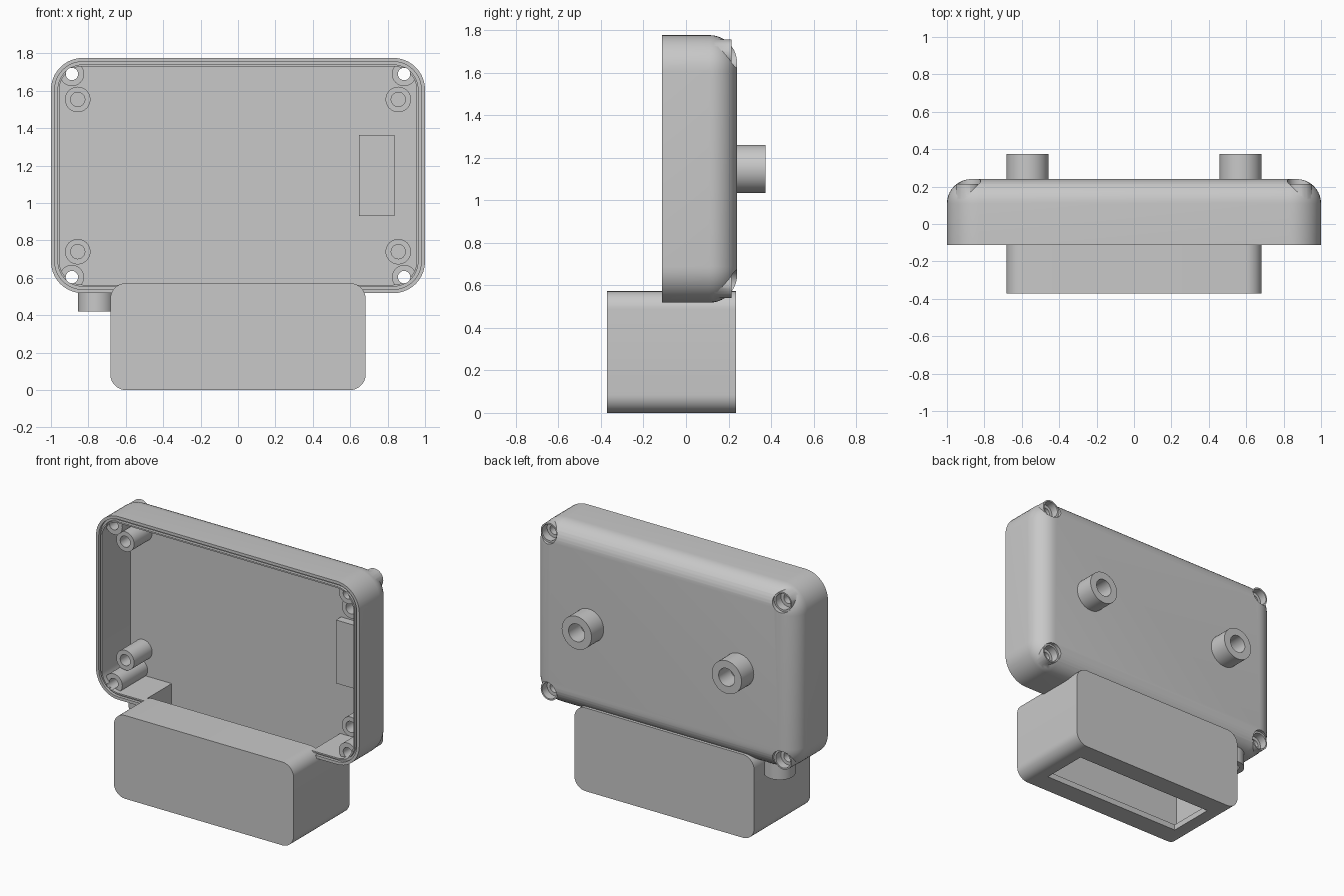
import bpy, bmesh, math
from mathutils import Matrix

cube = bpy.data.objects.get("Cube")
if cube:
    bpy.data.objects.remove(cube, do_unlink=True)

GREY = (0.58, 0.58, 0.58, 1)
grey = bpy.data.materials.new("grey_plastic")
grey.use_nodes = True
grey.diffuse_color = GREY
grey.node_tree.nodes["Principled BSDF"].inputs["Base Color"].default_value = GREY


def add_object(name, bm):
    bmesh.ops.recalc_face_normals(bm, faces=bm.faces)
    mesh = bpy.data.meshes.new(name)
    bm.to_mesh(mesh)
    bm.free()
    mesh.materials.append(grey)
    obj = bpy.data.objects.new(name, mesh)
    bpy.context.collection.objects.link(obj)
    return obj


def loft(name, x, z, w, h, radius, steps, seg=10):
    """Rounded rectangle swept along y; steps are (inset, y)."""
    bm = bmesh.new()
    rings = []
    for inset, y in steps:
        r = max(radius - inset, 0.004)
        ring = []
        for k, (sx, sz) in enumerate([(1, 1), (-1, 1), (-1, -1), (1, -1)]):
            for i in range(seg + 1):
                a = math.pi / 2 * (k + i / seg)
                ring.append(bm.verts.new((x + sx * (w - inset - r) + r * math.cos(a), y,
                                          z + sz * (h - inset - r) + r * math.sin(a))))
        rings.append(ring)
    n = len(rings[0])
    for a, b in zip(rings, rings[1:]):
        for i in range(n):
            j = (i + 1) % n
            bm.faces.new((a[i], a[j], b[j], b[i]))
    bm.faces.new(rings[0])
    bm.faces.new(rings[-1])
    bmesh.ops.remove_doubles(bm, verts=bm.verts, dist=1e-5)
    return add_object(name, bm)


def turned(name, x, z, radius, steps):
    return loft(name, x, z, radius, radius, radius, steps)


def block(name, lo, hi):
    bm = bmesh.new()
    bmesh.ops.create_cube(bm, size=1)
    for v in bm.verts:
        v.co = [a + (b - a) * (c + 0.5) for a, b, c in zip(lo, hi, v.co)]
    return add_object(name, bm)


def combine(obj, other, operation):
    mod = obj.modifiers.new(operation.lower(), "BOOLEAN")
    mod.operation = operation
    mod.solver = "EXACT"
    mod.object = other
    bpy.context.view_layer.objects.active = obj
    bpy.ops.object.modifier_apply(modifier=mod.name)
    bpy.data.objects.remove(other, do_unlink=True)


# Open-fronted shell: rounded back edge, grooved rim, hollow inside
MID = 1.147
FRONT = -0.112
F = 0.13
fillet = [(F - F * math.sin(t), 0.24 - F + F * math.cos(t))
          for t in [math.pi / 2 * i / 10 for i in range(11)]]
rim = [(0, FRONT), (0.02, FRONT), (0.02, FRONT + 0.02), (0.035, FRONT + 0.02),
       (0.035, FRONT), (0.045, FRONT), (0.045, 0.195)]
shell = loft("enclosure_shell", 0, MID, 1, 0.629, 0.17, fillet + rim)

# Corner screw bosses with stepped holes, and board standoffs
for sx in (-1, 1):
    for sz in (-1, 1):
        x, z = sx * 0.888, MID + sz * 0.543
        combine(shell, turned("boss", x, z, 0.065, [(0, -0.08), (0, 0.215)]), "UNION")
        drill = turned("drill", x, z, 0.068, [(0.035, -0.2), (0.035, 0.16), (0.013, 0.16),
                                              (0.013, 0.215), (0, 0.215), (0, 0.3)])
        combine(shell, drill, "DIFFERENCE")
        side = "left" if sx > 0 else "right"
        level = "upper" if sz > 0 else "lower"
        turned(f"standoff_{level}_{side}", sx * 0.857, MID + sz * 0.407, 0.068,
               [(0, 0.2), (0, 0.0), (0.03, 0.0), (0.03, 0.17)])

# Lower box: hollow, flanged opening underneath, open to the shell above
lower_box = loft("lower_box", 0, 0.286, 0.683, 0.286, 0.085, [(0, -0.372), (0, 0.236)])
combine(lower_box, block("cavity", (-0.64, -0.33, 0.04), (0.64, 0.195, 0.532)), "DIFFERENCE")
combine(lower_box, block("mouth", (-0.54, -0.23, -0.1), (0.54, 0.10, 0.1)), "DIFFERENCE")
for part in (lower_box, shell):
    combine(part, block("passage", (-0.64, -0.07, 0.3), (0.64, 0.195, 0.62)), "DIFFERENCE")

# Raised pad on the inside of the back wall
block("inner_pad", (0.647, 0.14, 0.93), (0.837, 0.2, 1.365))

# Mounting sockets on the back
for name, x in (("left", 0.57), ("right", -0.57)):
    turned(f"back_socket_{name}", x, MID, 0.113,
           [(0, 0.22), (0, 0.373), (0.052, 0.373), (0.052, 0.245)])

# Cable outlet under the shell, turned to point down
outlet = turned("cable_outlet", 0, 0, 0.097, [(0, 0.54), (0, 0.42), (0.035, 0.42), (0.035, 0.515)])
outlet.data.transform(Matrix.Translation((-0.758, 0.065, 0)) @ Matrix.Rotation(math.pi / 2, 4, "X"))

# Smooth curves, sharp edges
bpy.ops.object.select_all(action="DESELECT")
for obj in bpy.context.collection.objects:
    if obj.type == "MESH":
        obj.select_set(True)
        bpy.context.view_layer.objects.active = obj
bpy.ops.object.shade_smooth_by_angle(angle=math.radians(30))
